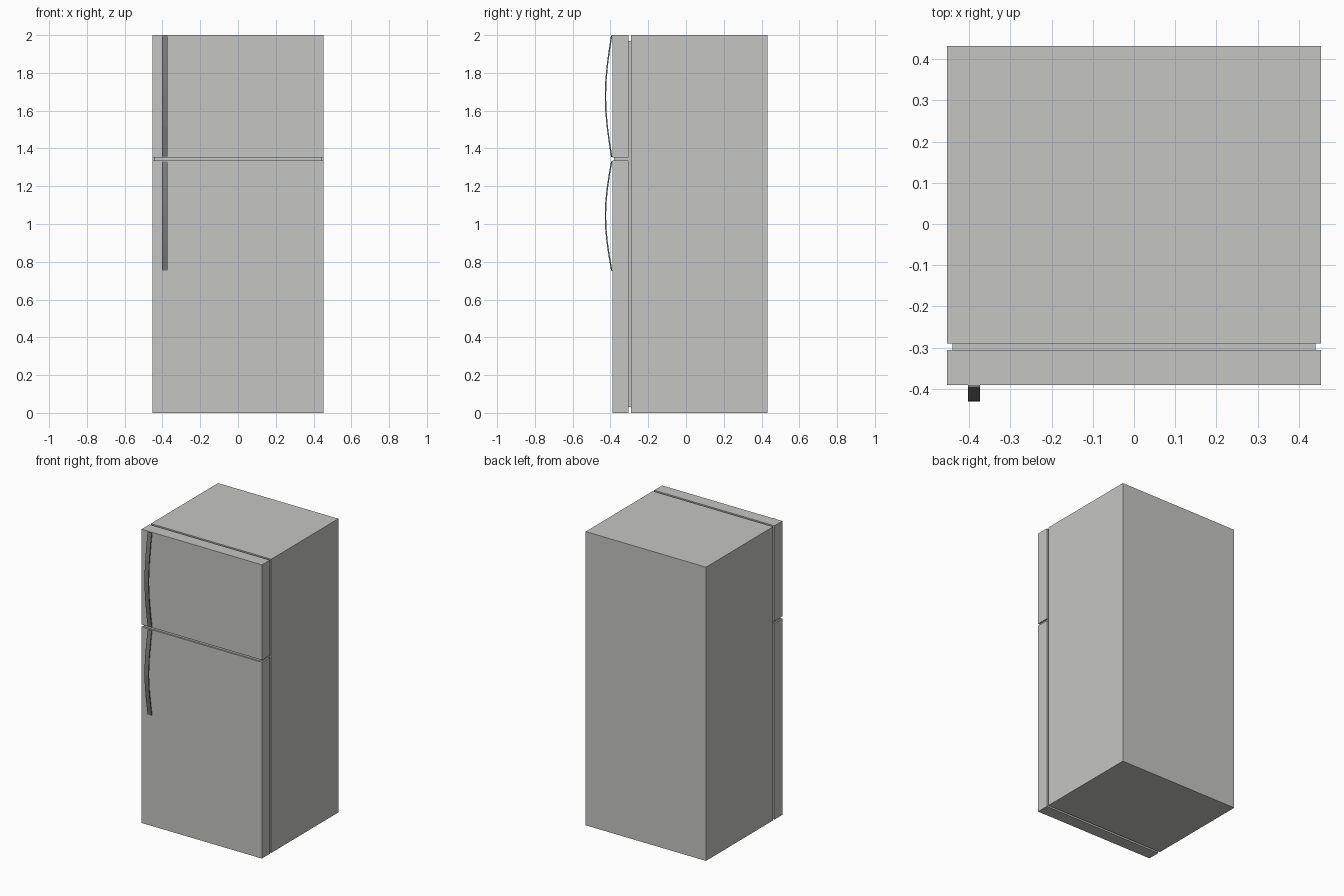
import bpy
import bmesh
import math

if "Cube" in bpy.data.objects:
    bpy.data.objects.remove(bpy.data.objects["Cube"])


def material(name, rgb):
    m = bpy.data.materials.new(name)
    m.diffuse_color = (*rgb, 1.0)
    m.use_nodes = True
    m.node_tree.nodes["Principled BSDF"].inputs["Base Color"].default_value = m.diffuse_color
    return m


GREY = material("light grey enamel", (0.56, 0.56, 0.55))
DARK = material("dark grey handle", (0.2, 0.2, 0.2))


def add_object(name, bm, mat):
    bmesh.ops.recalc_face_normals(bm, faces=bm.faces)
    mesh = bpy.data.meshes.new(name)
    bm.to_mesh(mesh)
    bm.free()
    mesh.materials.append(mat)
    obj = bpy.data.objects.new(name, mesh)
    bpy.context.collection.objects.link(obj)
    return obj


def box(name, half_x, y0, y1, z0, z1, mat=GREY):
    bm = bmesh.new()
    bmesh.ops.create_cube(bm, size=1)
    for v in bm.verts:
        v.co = (v.co.x * 2 * half_x,
                y0 if v.co.y < 0 else y1,
                z0 if v.co.z < 0 else z1)
    return add_object(name, bm, mat)


def bowed_handle(name, z0, z1, segments=8):
    """Thin flat strip bowing away from the door between z0 and z1."""
    x0, x1, thick, bow = -0.403, -0.373, 0.007, 0.033
    bm = bmesh.new()
    rings = []
    for i in range(segments + 1):
        t = i / segments
        y = -0.397 - bow * math.sin(math.pi * t)
        z = z0 + (z1 - z0) * t
        rings.append([bm.verts.new(p) for p in (
            (x0, y, z), (x1, y, z), (x1, y + thick, z), (x0, y + thick, z))])
    for a, b in zip(rings, rings[1:]):
        for k in range(4):
            n = (k + 1) % 4
            bm.faces.new((a[k], a[n], b[n], b[k]))
    bm.faces.new(rings[0])
    bm.faces.new(rings[-1])
    return add_object(name, bm, DARK)


HALF = 0.453
SPLIT_LOW, SPLIT_HIGH = 1.336, 1.351

# Cabinet and the recessed seal behind the doors
box("cabinet", HALF, -0.29, 0.432, 0.0, 2.0)
box("door_seal", 0.44, -0.305, -0.29, 0.03, 1.97)

# Two doors with a recessed strip between them
box("lower_door", HALF, -0.39, -0.305, 0.0, SPLIT_LOW)
box("upper_door", HALF, -0.39, -0.305, SPLIT_HIGH, 2.0)
box("door_divider", 0.443, -0.381, -0.305, SPLIT_LOW, SPLIT_HIGH)

# Bowed handles
bowed_handle("lower_handle", 0.755, 1.332)
bowed_handle("upper_handle", 1.355, 1.998)
